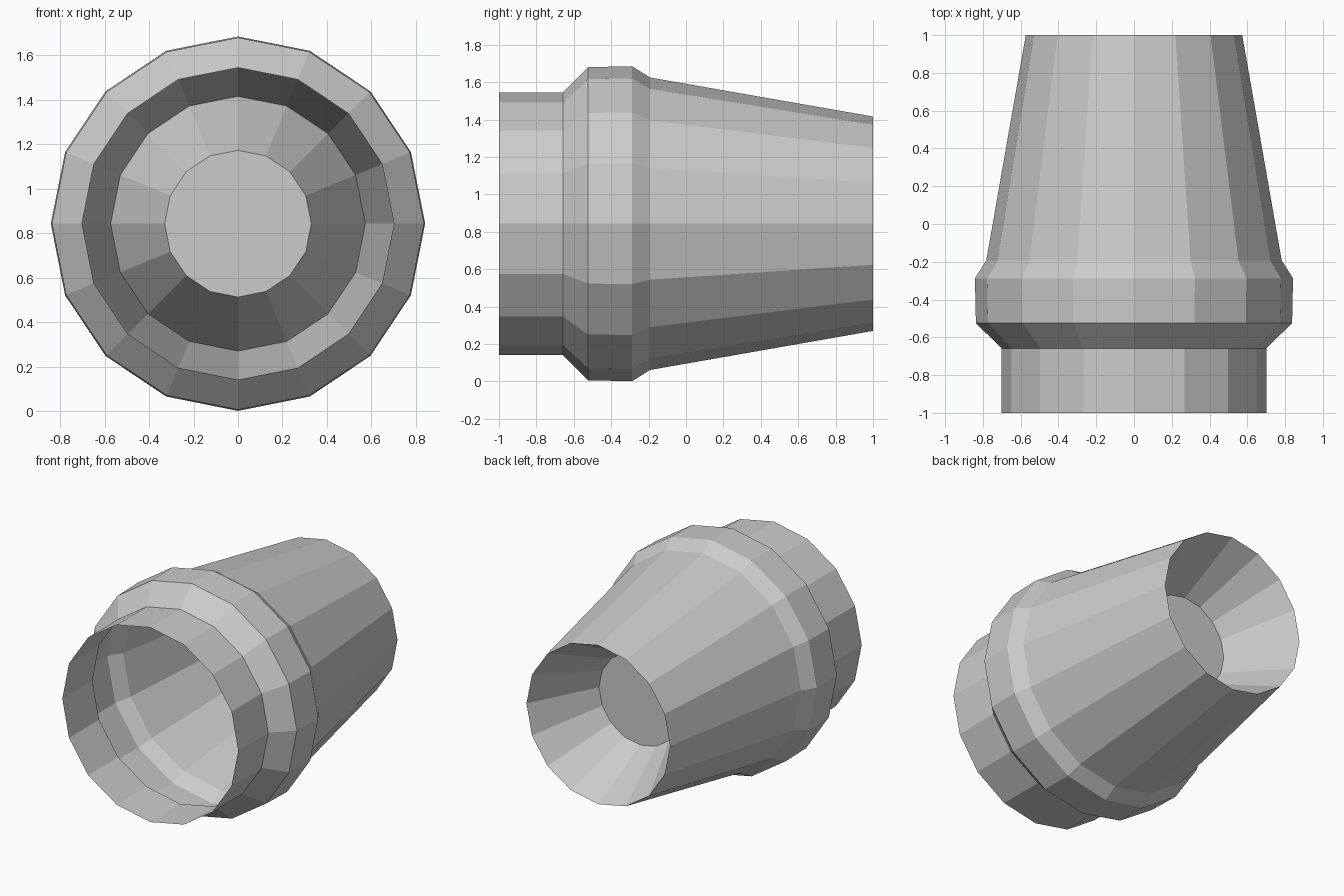
import bpy
import bmesh
from math import sin, cos, tau

SIDES = 16
AXIS_Z = 0.843

old = bpy.data.objects.get("Cube")
if old:
    bpy.data.objects.remove(old, do_unlink=True)

# One plain grey metal
grey = bpy.data.materials.new("grey metal")
grey.use_nodes = True
colour = (0.6, 0.6, 0.6, 1)
grey.diffuse_color = colour
grey.node_tree.nodes["Principled BSDF"].inputs["Base Color"].default_value = colour


def turned_shell(name, profile, cap_end=False):
    """Thin faceted shell: (y, radius) profile turned about the y axis."""
    bm = bmesh.new()
    rings = []
    for y, r in profile:
        rings.append([bm.verts.new((r * cos(tau * i / SIDES), y, r * sin(tau * i / SIDES)))
                      for i in range(SIDES)])
    for a, b in zip(rings, rings[1:]):
        for i in range(SIDES):
            j = (i + 1) % SIDES
            bm.faces.new((a[i], b[i], b[j], a[j]))
    if cap_end:
        bm.faces.new(rings[-1][::-1])
    mesh = bpy.data.meshes.new(name)
    bm.to_mesh(mesh)
    bm.free()
    mesh.materials.append(grey)
    obj = bpy.data.objects.new(name, mesh)
    obj.location.z = AXIS_Z
    bpy.context.collection.objects.link(obj)
    return obj


# Open front collar, raised band, tapering barrel
turned_shell("nozzle_body", [(-1, 0.702), (-0.658, 0.702), (-0.524, 0.837),
                             (-0.288, 0.842), (-0.193, 0.782), (1, 0.573)])

# Funnel sunk into the back end, closed by a flat disc
turned_shell("rear_funnel", [(1, 0.573), (0.52, 0.33)], cap_end=True)
